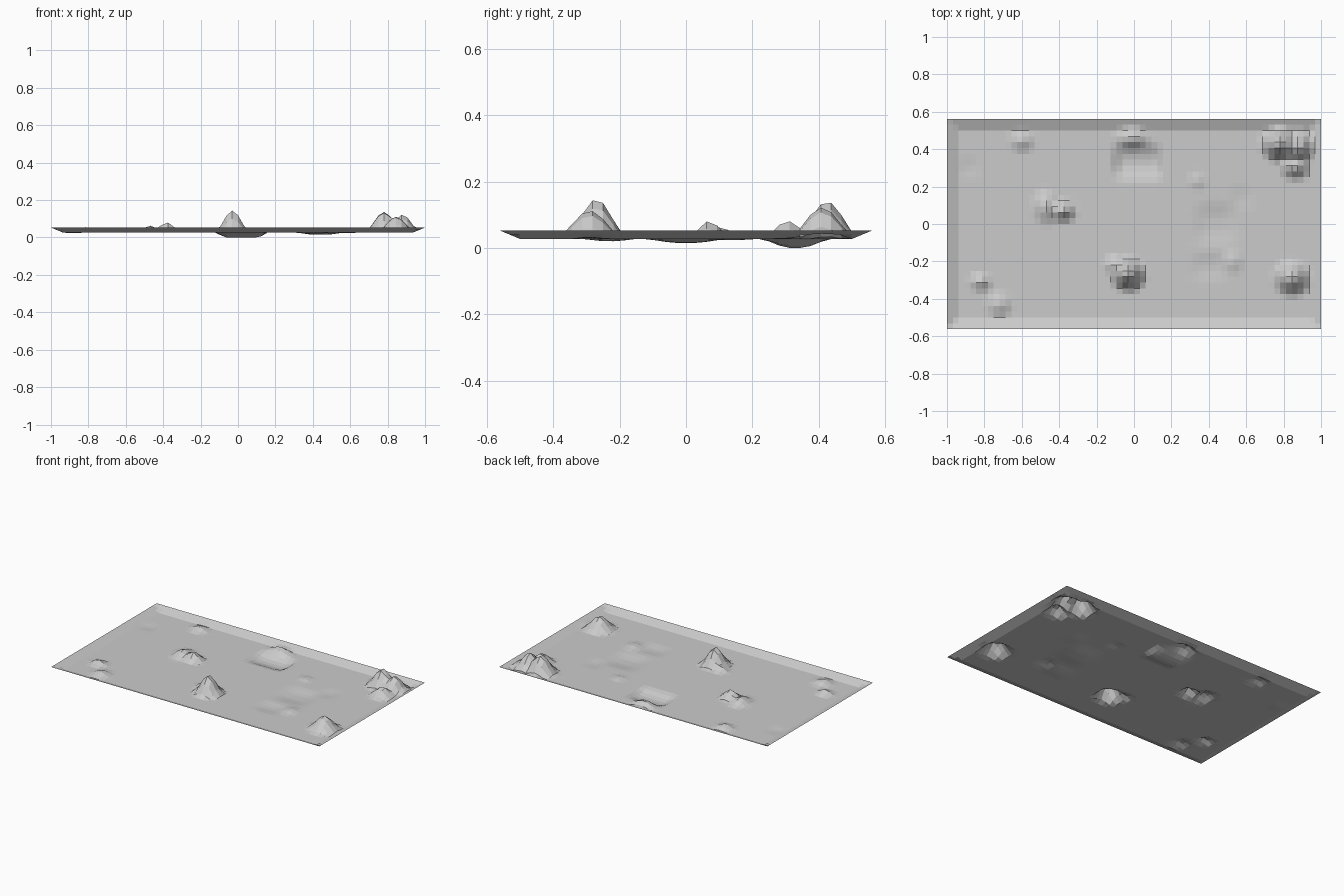
import bpy, bmesh, math

NX, NY = 64, 36
HX, HY = 1.0, 0.5625
FLOOR, RIM = 0.027, 0.053

# hills: x, y, radius x, radius y, height above the floor
HILLS = [
    (-0.03, -0.27, 0.10, 0.10, 0.120), (-0.10, -0.22, 0.07, 0.06, 0.030),
    (0.845, -0.29, 0.11, 0.11, 0.085),
    (0.78, 0.425, 0.11, 0.105, 0.113), (0.88, 0.41, 0.10, 0.11, 0.095),
    (0.86, 0.305, 0.09, 0.08, 0.058),
    (-0.38, 0.07, 0.08, 0.07, 0.055), (-0.47, 0.09, 0.08, 0.11, 0.036),
    (-0.82, -0.31, 0.07, 0.06, 0.029), (-0.72, -0.43, 0.08, 0.08, 0.024),
    (-0.60, 0.445, 0.08, 0.07, 0.024), (-0.01, 0.46, 0.11, 0.07, 0.034),
    (0.34, 0.23, 0.06, 0.06, 0.010), (0.53, -0.20, 0.07, 0.08, 0.013),
]
# hollows: x, y, flat half x, flat half y, slope width x, slope width y, depth
HOLLOWS = [
    (0.02, 0.33, 0.085, 0.015, 0.06, 0.10, 0.027),
    (0.44, 0.00, 0.03, 0.02, 0.12, 0.12, 0.012),
    (0.40, -0.23, 0.02, 0.01, 0.10, 0.08, 0.007),
    (0.58, 0.14, 0.01, 0.01, 0.07, 0.07, 0.004),
    (-0.88, 0.30, 0.01, 0.01, 0.06, 0.06, 0.004),
]


def bell(d):
    return 0.5 + 0.5 * math.cos(math.pi * min(max(d, 0.0), 1.0))


def height(x, y):
    z = FLOOR
    # sloped border
    edge = min(HX - abs(x), HY - abs(y))
    z += (RIM - FLOOR) * max(0.0, 1 - edge / 0.0625)
    # hills blend by taking the tallest
    z += max(h * bell(math.hypot((x - cx) / rx, (y - cy) / ry))
             for cx, cy, rx, ry, h in HILLS)
    for cx, cy, fx, fy, sx, sy, d in HOLLOWS:
        z -= d * bell((abs(x - cx) - fx) / sx) * bell((abs(y - cy) - fy) / sy)
    return max(z, 0.0)


# terrain sheet
bm = bmesh.new()
rows = []
for j in range(NY + 1):
    y = -HY + 2 * HY * j / NY
    rows.append([])
    for i in range(NX + 1):
        x = -HX + 2 * HX * i / NX
        rows[-1].append(bm.verts.new((x, y, height(x, y))))
for a, b in zip(rows, rows[1:]):
    for i in range(NX):
        bm.faces.new((a[i], a[i + 1], b[i + 1], b[i]))
low = min(v.co.z for v in bm.verts)
for v in bm.verts:
    v.co.z -= low
mesh = bpy.data.meshes.new("terrain")
bm.to_mesh(mesh)
bm.free()
terrain = bpy.data.objects.new("terrain", mesh)
bpy.context.collection.objects.link(terrain)
